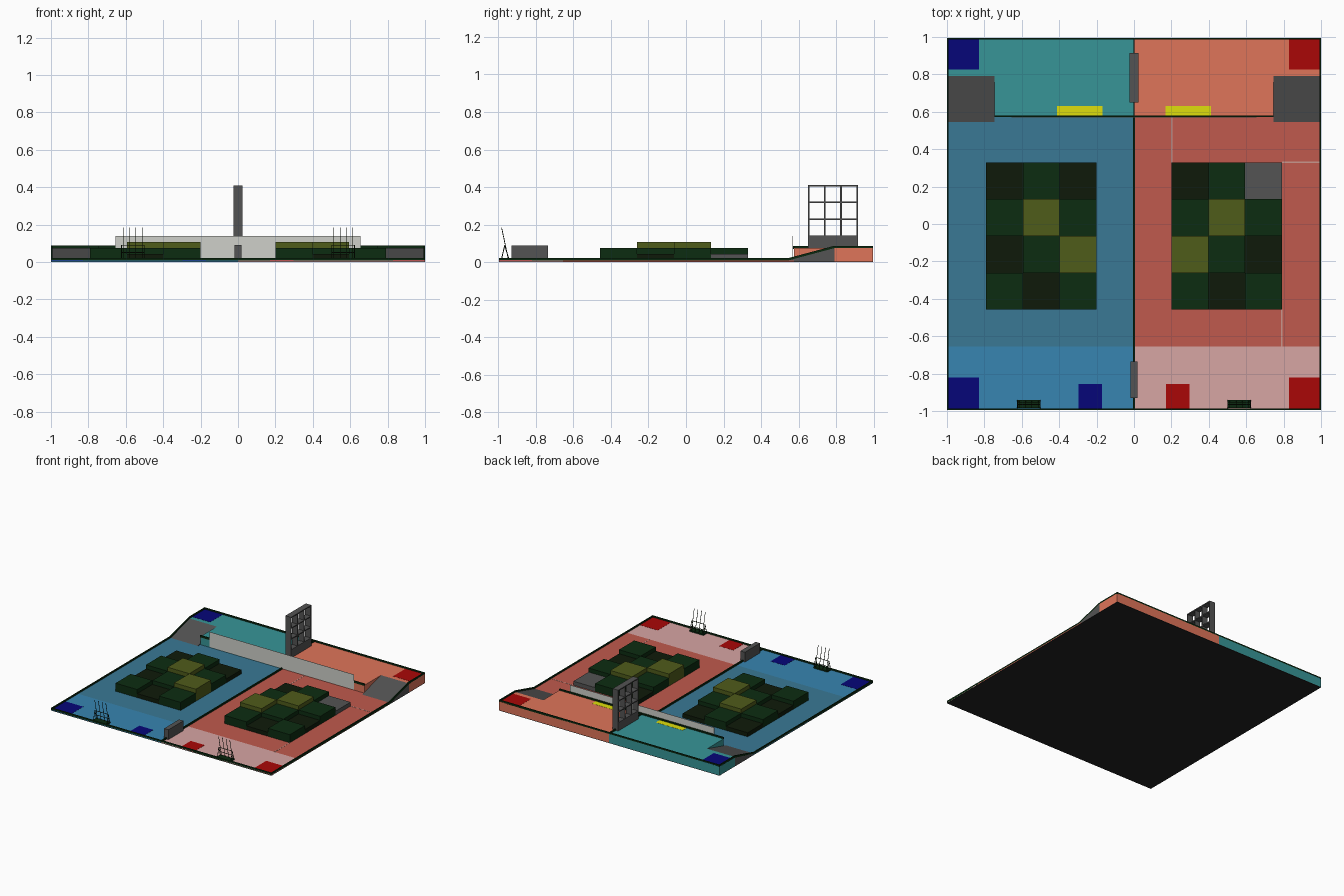
import bpy, bmesh
from mathutils import Vector

if "Cube" in bpy.data.objects:
    bpy.data.objects.remove(bpy.data.objects["Cube"])


def material(name, r, g, b):
    m = bpy.data.materials.new(name)
    m.diffuse_color = tuple((c / 255) ** 2.2 for c in (r, g, b)) + (1,)
    m.use_nodes = True
    m.node_tree.nodes["Principled BSDF"].inputs["Base Color"].default_value = m.diffuse_color
    return m


BLACK = material("underside", 40, 40, 40)
BLUE = material("blue_floor", 60, 120, 148)
RED = material("red_floor", 190, 90, 78)
LBLUE = material("light_blue", 58, 132, 175)
PINK = material("pink", 214, 164, 162)
TEAL = material("teal", 58, 148, 150)
ORANGE = material("orange", 222, 116, 90)
NAVY = material("navy", 14, 14, 120)
CRIMSON = material("crimson", 168, 16, 16)
YELLOW = material("yellow", 222, 222, 20)
EDGE = material("border_green", 18, 44, 22)
DARK = material("dark_green", 22, 32, 18)
GREEN = material("mid_green", 20, 48, 24)
OLIVE = material("olive", 80, 92, 32)
GREY = material("grey", 84, 84, 84)
PANEL = material("panel", 205, 207, 200)
LINE = material("line", 200, 150, 140)

FLOOR, DECK = 0.0095, 0.075     # floor and raised deck heights
RIM = 0.0125                    # border height above a surface
Y = 0.995


def finish(name, bm, mat):
    bmesh.ops.recalc_face_normals(bm, faces=bm.faces[:])
    me = bpy.data.meshes.new(name)
    bm.to_mesh(me)
    bm.free()
    me.materials.append(mat)
    ob = bpy.data.objects.new(name, me)
    bpy.context.collection.objects.link(ob)
    return ob


def add_box(bm, x0, x1, y0, y1, z0, z1):
    v = bmesh.ops.create_cube(bm, size=1)["verts"]
    for p in v:
        p.co = ((x0 + x1) / 2 + p.co.x * (x1 - x0),
                (y0 + y1) / 2 + p.co.y * (y1 - y0),
                (z0 + z1) / 2 + p.co.z * (z1 - z0))


def boxes(name, mat, *dims):
    bm = bmesh.new()
    for d in dims:
        x0, x1 = sorted(d[:2])
        add_box(bm, x0, x1, *d[2:])
    return finish(name, bm, mat)


def prism(name, mat, profile, x0, x1):
    # y-z profile extruded along x
    bm = bmesh.new()
    f = bm.faces.new([bm.verts.new((x0, y, z)) for y, z in profile])
    ext = bmesh.ops.extrude_face_region(bm, geom=[f])["geom"]
    for v in ext:
        if isinstance(v, bmesh.types.BMVert):
            v.co.x = x1
    return finish(name, bm, mat)


def add_rod(bm, a, b, r, n=6):
    a, b = Vector(a), Vector(b)
    d = b - a
    v = bmesh.ops.create_cone(bm, cap_ends=True, segments=n, radius1=r,
                              radius2=r, depth=d.length)["verts"]
    rot = d.to_track_quat('Z', 'Y')
    for p in v:
        p.co = rot @ p.co + (a + b) / 2


boxes("base_plate", BLACK, (-1, 1, -Y, Y, 0, 0.004))

# Block heights, back row first, from left to right
GRIDS = {-1: ["121", "232", "123", "212"], 1: ["120", "232", "321", "212"]}
KINDS = {"0": (GREY, 1), "1": (DARK, 1), "2": (GREEN, 2), "3": (OLIVE, 3)}
CELL = 0.197

for s, side, floor, front, deck, zone in (
        (-1, "left", BLUE, LBLUE, TEAL, NAVY),
        (1, "right", RED, PINK, ORANGE, CRIMSON)):
    # Floor, front strip and raised deck
    boxes(side + "_floor", floor, (0, s, -0.655, 0.575, 0.004, FLOOR))
    boxes(side + "_front_strip", front, (0, s, -Y, -0.655, 0.004, FLOOR))
    boxes(side + "_deck", deck, (0, s * 0.745, 0.575, Y, 0.004, DECK),
          (s * 0.745, s, 0.79, Y, 0.004, DECK))
    # Marked zones
    boxes(side + "_zones", zone,
          (s * 0.83, s, -Y, -0.82, FLOOR, FLOOR + 0.001),
          (s * 0.17, s * 0.297, -Y, -0.855, FLOOR, FLOOR + 0.001),
          (s * 0.83, s, 0.825, Y, DECK, DECK + 0.001))
    boxes(side + "_yellow_strip", YELLOW,
          (s * 0.168, s * 0.412, 0.58, 0.63, DECK, DECK + 0.001))
    # Ramp and border that climbs with it
    prism(side + "_ramp", GREY,
          [(0.545, FLOOR), (0.79, DECK), (0.79, 0.004), (0.545, 0.004)],
          s * 0.745, s)
    path = [(-Y, FLOOR), (0.545, FLOOR), (0.79, DECK), (Y, DECK)]
    prism(side + "_border", EDGE,
          [(y, z - 0.004) for y, z in path]
          + [(y, z + RIM) for y, z in reversed(path)], s * 0.992, s)
    # Stepped blocks
    for r, row in enumerate(GRIDS[s]):
        for c, k in enumerate(row):
            mat, h = KINDS[k]
            x = (0.2 if s > 0 else -0.2 - 3 * CELL) + c * CELL
            y = 0.33 - (r + 1) * CELL
            boxes(f"{side}_block_{r}_{c}", mat,
                  (x, x + CELL, y, y + CELL, FLOOR, FLOOR + 0.033 * h))
    # Spear rack with four leaning spears
    cx = s * 0.5625
    boxes(side + "_rack_base", EDGE,
          (cx - 0.063, cx + 0.063, -0.985, -0.94, FLOOR, 0.02))
    bm = bmesh.new()
    for x in (cx - 0.061, cx + 0.061):
        add_rod(bm, (x, -0.943, 0.015), (x, -0.965, 0.09), 0.0025)
        add_rod(bm, (x, -0.983, 0.015), (x, -0.965, 0.09), 0.0025)
    for y, z in ((-0.965, 0.09), (-0.953, 0.05)):
        add_rod(bm, (cx - 0.063, y, z), (cx + 0.063, y, z), 0.0025)
    finish(side + "_rack_frame", bm, DARK)
    bm = bmesh.new()
    for i in range(4):
        x = cx + (i - 1.5) * 0.0335
        add_rod(bm, (x, -0.946, 0.015), (x, -0.982, 0.185), 0.002)
    finish(side + "_spears", bm, DARK)

# Thin court lines on the right half
zl = FLOOR + 0.001
boxes("court_lines", LINE, (0.199, 0.205, 0.33, 0.575, FLOOR, zl),
      (0.79, 0.992, 0.327, 0.333, FLOOR, zl),
      (0.787, 0.793, -0.655, -0.458, FLOOR, zl))

# Straight borders and centre dividers
boxes("cross_borders", EDGE,
      (-1, 1, -Y, -Y + 0.008, 0.005, FLOOR + RIM),
      (-1, 1, Y - 0.008, Y, DECK - 0.004, DECK + RIM),
      (-0.745, 0.745, 0.571, 0.579, DECK - 0.004, DECK + RIM))
boxes("centre_divider", EDGE,
      (-0.005, 0.005, -Y, 0.575, FLOOR, FLOOR + RIM),
      (-0.004, 0.004, 0.575, Y, DECK, DECK + RIM))

# Thin pale panel on the deck front
boxes("front_panel", PANEL, (-0.655, 0.655, 0.568, 0.570, 0.015, 0.14))

# Low centre stand
boxes("front_stand", GREY, (-0.02, 0.02, -0.93, -0.735, FLOOR, 0.09))

# Tall open rack: solid foot with a three by three grid
W, T = 0.025, 0.004
boxes("tall_rack_foot", GREY, (-W, W, 0.65, 0.915, DECK, 0.143))
rack = [(-W, W, 0.65 + i * 0.0857, 0.658 + i * 0.0857, 0.143, 0.41)
        for i in range(4)]
rack += [(-W, W, 0.65, 0.915, z - T, z + T) for z in (0.23, 0.318, 0.406)]
boxes("tall_rack_grid", GREY, *rack)
